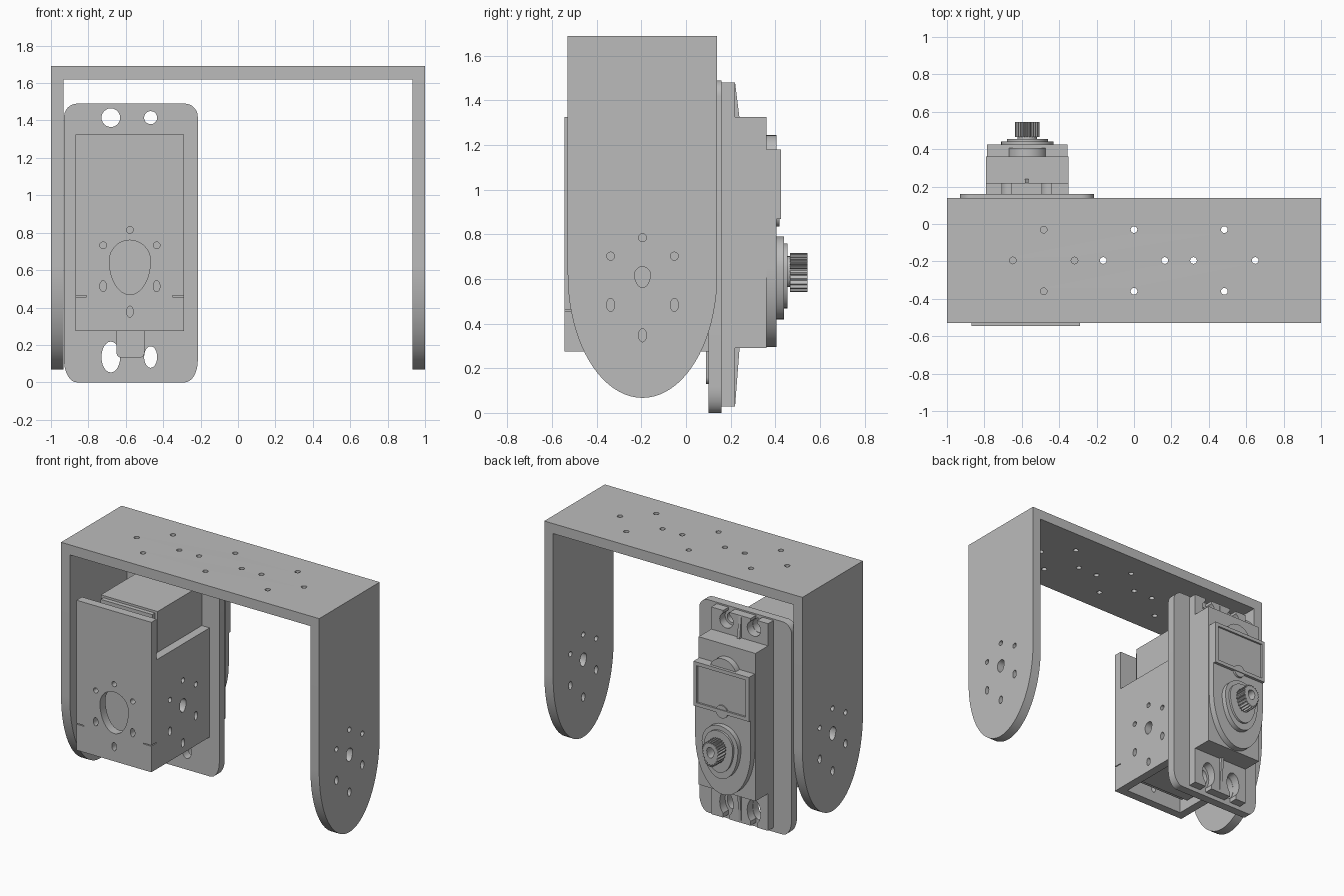
import bpy, bmesh
from math import sin, cos, pi, asin, tau

if "Cube" in bpy.data.objects:
    bpy.data.objects.remove(bpy.data.objects["Cube"])

grey = bpy.data.materials.new("mid grey")
grey.use_nodes = True
grey.diffuse_color = (0.5, 0.5, 0.5, 1)
grey.node_tree.nodes["Principled BSDF"].inputs["Base Color"].default_value = (0.5, 0.5, 0.5, 1)

STRETCH = 1.65      # everything below the pivot is elongated downwards
SHAFT_X, SHAFT_Z = -0.57, 0.65
ARM_Y, ARM_Z = -0.195, 0.62
RING = 0.165
parts = []


def warp(loop, pivot=SHAFT_Z):
    return [(u, v if v > pivot else pivot - (pivot - v) * STRETCH) for u, v in loop]


def rect(u0, u1, v0, v1):
    return [(u0, v0), (u1, v0), (u1, v1), (u0, v1)]


def circle(u, v, r, n=24):
    return [(u + r * cos(tau * i / n), v + r * sin(tau * i / n)) for i in range(n)]


def round_rect(u0, u1, v0, v1, r, n=8):
    corners = [(u1 - r, v1 - r), (u0 + r, v1 - r), (u0 + r, v0 + r), (u1 - r, v0 + r)]
    return [(u + r * cos(pi / 2 * (k + i / n)), v + r * sin(pi / 2 * (k + i / n)))
            for k, (u, v) in enumerate(corners) for i in range(n + 1)]


def round_end(u, v, r, top, n=40):
    """Straight sides from the top down to a half-round lower end."""
    arc = [(u + r * cos(pi + pi * i / n), v + r * sin(pi + pi * i / n)) for i in range(n + 1)]
    return [(u - r, top)] + arc + [(u + r, top)]


def bolt_ring(u, v, centre_r):
    """Six small holes around a larger central one."""
    loops = [circle(u, v, centre_r, 32)]
    for k in range(6):
        a = pi / 2 + k * pi / 3
        loops.append(circle(u + RING * cos(a), v + RING * sin(a), 0.018, 16))
    return [warp(l, v) for l in loops]


def plate(name, axis, w0, w1, *loops):
    """Extrude an outline with holes from w0 to w1 along an axis."""
    curve = bpy.data.curves.new(name, "CURVE")
    curve.dimensions, curve.fill_mode = "2D", "BOTH"
    curve.extrude = (w1 - w0) / 2
    for loop in loops:
        s = curve.splines.new("POLY")
        s.points.add(len(loop) - 1)
        s.use_cyclic_u = True
        for p, (u, v) in zip(s.points, loop):
            p.co = (u, v, 0, 1)
    temp = bpy.data.objects.new(name + "_outline", curve)
    bpy.context.collection.objects.link(temp)
    dg = bpy.context.evaluated_depsgraph_get()
    mesh = bpy.data.meshes.new_from_object(temp.evaluated_get(dg))
    bpy.data.objects.remove(temp)
    mid = (w0 + w1) / 2
    for p in mesh.vertices:
        u, v, w = p.co
        w += mid
        p.co = {"X": (w, u, v), "Y": (u, w, v), "Z": (u, v, w)}[axis]
    bm = bmesh.new()
    bm.from_mesh(mesh)
    bmesh.ops.remove_doubles(bm, verts=bm.verts, dist=0.0001)
    bmesh.ops.recalc_face_normals(bm, faces=bm.faces)
    bm.to_mesh(mesh)
    bm.free()
    mesh.materials.clear()
    mesh.materials.append(grey)
    obj = bpy.data.objects.new(name, mesh)
    bpy.context.collection.objects.link(obj)
    parts.append(obj)
    return obj


# Large U bracket: drilled top and two round-ended arms
top_holes = [circle(c + RING * cos(k * pi / 2), ARM_Y + RING * sin(k * pi / 2), 0.018, 16)
             for c in (-0.483, 0, 0.483) for k in range(4)]
plate("bracket_top", "Z", 1.62, 1.69, rect(-1, 1, -0.53, 0.14), *top_holes)
for name, x in (("bracket_right_arm", -1), ("bracket_left_arm", 0.932)):
    plate(name, "X", x, x + 0.068, warp(round_end(ARM_Y, ARM_Z, 0.335, 1.62), ARM_Z),
          *bolt_ring(ARM_Y, ARM_Z, 0.035))

# Servo holder: tall front with slits at its edges, lower side walls
front = [(-0.87, 0.275), (-0.29, 0.275), (-0.29, 0.457), (-0.35, 0.457), (-0.35, 0.463),
         (-0.29, 0.463), (-0.29, 1.325), (-0.87, 1.325), (-0.87, 0.463), (-0.81, 0.463),
         (-0.81, 0.457), (-0.87, 0.457)]
plate("holder_front", "Y", -0.545, -0.485, front, *bolt_ring(-0.578, SHAFT_Z, 0.11))
for name, x in (("holder_right_wall", -0.87), ("holder_left_wall", -0.35)):
    plate(name, "X", x, x + 0.06, rect(-0.485, 0.1, 0.275, 1.04),
          *bolt_ring(ARM_Y, ARM_Z, 0.035))

# Mounting plate with four holes
TOP_HOLE, LOW_HOLE = 1.415, 0.338
mount_holes = [warp(circle(x, z, r)) for x, r in ((-0.68, 0.05), (-0.467, 0.035))
               for z in (TOP_HOLE, LOW_HOLE)]
plate("mounting_plate", "Y", 0.1, 0.16,
      warp(round_rect(-0.93, -0.215, 0.256, 1.49, 0.07)), *mount_holes)
plate("cable_exit", "Y", 0.09, 0.1, round_rect(-0.65, -0.5, 0.13, 0.3, 0.03))

# Servo case
L, R = -0.79, -0.35
plate("servo_case_front", "Y", -0.39, 0.1, rect(L, R, 0.32, 1.325))
plate("servo_case_cover", "Y", -0.42, -0.39, rect(L + 0.02, R - 0.02, 0.33, 1.31))
plate("servo_case_back", "Y", 0.16, 0.36, rect(L, R, 0.29, 1.325))


# Mounting ears with keyhole slots and a central rib
def ear(inner, outer, hole):
    sign = 1 if outer > inner else -1
    loop = [(L, inner), (L, outer)]
    for x in (-0.68, -0.467):
        r, w = 0.052, 0.025
        start = pi / 2 + asin(w / r)
        sweep = tau - 2 * asin(w / r)
        loop.append((x - w, outer))
        loop += [(x + r * cos(start + sweep * i / 20),
                  hole + sign * r * sin(start + sweep * i / 20)) for i in range(21)]
        loop.append((x + w, outer))
    return loop + [(R, outer), (R, inner)]


plate("upper_ear", "Y", 0.16, 0.22, ear(1.32, 1.48, TOP_HOLE))
plate("lower_ear", "Y", 0.16, 0.22, warp(ear(0.435, 0.274, LOW_HOLE)))
plate("upper_rib", "X", -0.583, -0.563, [(0.21, 1.48), (0.22, 1.48), (0.24, 1.32), (0.21, 1.32)])
plate("lower_rib", "X", -0.583, -0.563, [(0.21, 0.03), (0.22, 0.03), (0.24, 0.29), (0.21, 0.29)])

# Gearbox cover, label frame and hump
plate("gearbox_cover", "Y", 0.36, 0.405, warp(round_end(SHAFT_X, SHAFT_Z, 0.215, 1.17)))
plate("cover_hump", "Y", 0.36, 0.405, circle(SHAFT_X, 1.14, 0.105, 32))
plate("label_frame", "Y", 0.36, 0.425, rect(-0.785, -0.355, 0.87, 1.18),
      rect(-0.76, -0.38, 0.895, 1.155))
plate("label_panel", "Y", 0.4, 0.412, rect(-0.765, -0.375, 0.89, 1.16))
plate("label_tab", "Y", 0.4, 0.42, circle(SHAFT_X, 0.88, 0.045))

# Output shaft: stepped collars and a toothed, hollow spline
plate("outer_collar", "Y", 0.4, 0.44, warp(circle(SHAFT_X, SHAFT_Z, 0.14, 48)))
plate("inner_collar", "Y", 0.44, 0.455, warp(circle(SHAFT_X, SHAFT_Z, 0.11, 48)))
plate("shaft_base", "Y", 0.455, 0.465, warp(circle(SHAFT_X, SHAFT_Z, 0.052)))
teeth = []
for i in range(96):
    r = 0.066 if i % 4 < 2 else 0.056
    teeth.append((SHAFT_X + r * cos(tau * i / 96), SHAFT_Z + r * sin(tau * i / 96)))
plate("output_spline", "Y", 0.465, 0.545, warp(teeth), warp(circle(SHAFT_X, SHAFT_Z, 0.028)))

# Smooth the round walls, keep the edges crisp
bpy.ops.object.select_all(action="DESELECT")
for obj in parts:
    obj.select_set(True)
bpy.context.view_layer.objects.active = parts[0]
bpy.ops.object.shade_smooth_by_angle(angle=0.5)
